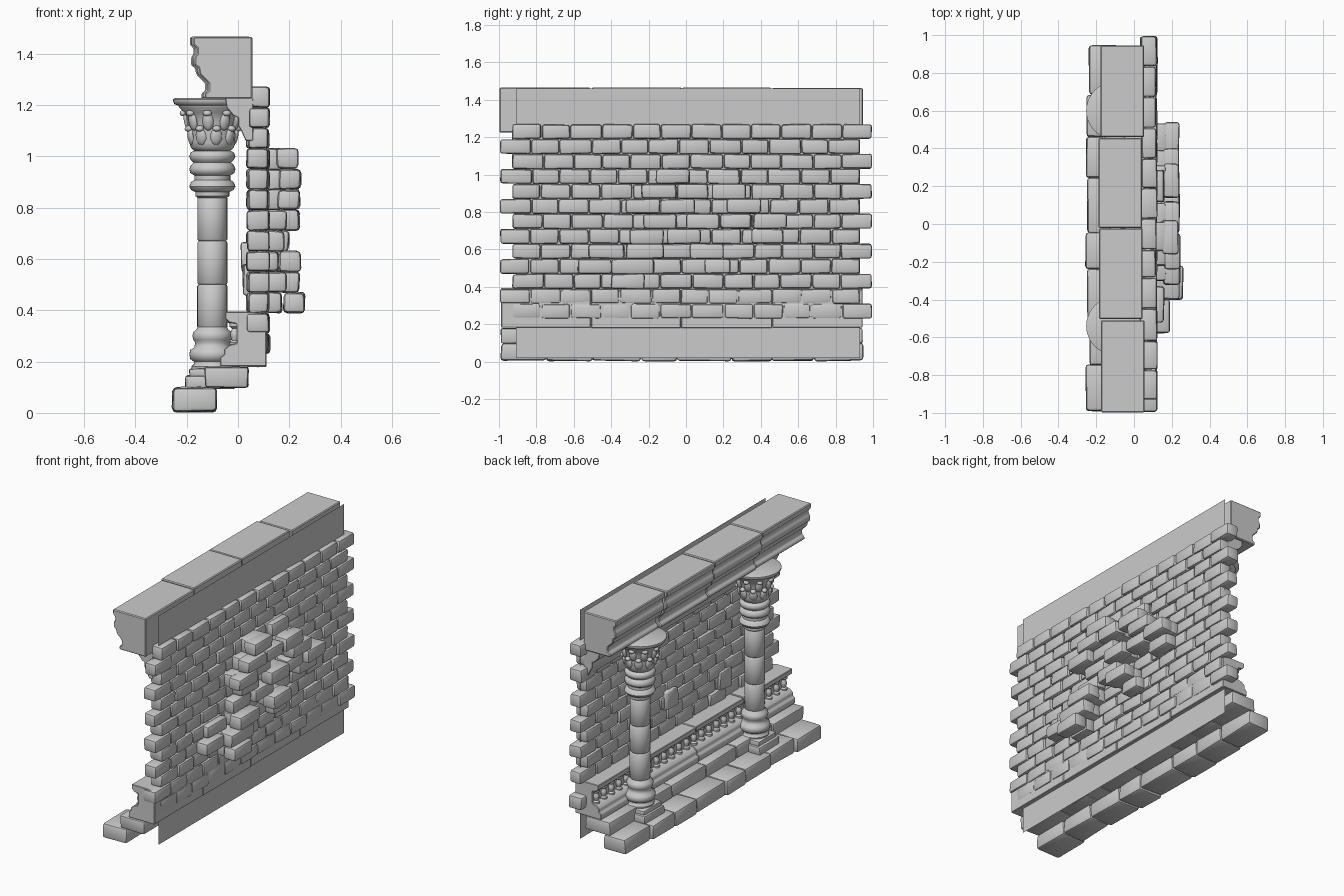
import bpy, bmesh, math, random
from mathutils import Matrix, Vector

random.seed(4)
R = random.uniform


def finish(bm, name, angle=40):
    me = bpy.data.meshes.new(name)
    bmesh.ops.recalc_face_normals(bm, faces=bm.faces)
    bm.to_mesh(me)
    bm.free()
    ob = bpy.data.objects.new(name, me)
    bpy.context.collection.objects.link(ob)
    bpy.ops.object.select_all(action='DESELECT')
    ob.select_set(True)
    bpy.context.view_layer.objects.active = ob
    bpy.ops.object.shade_smooth_by_angle(angle=math.radians(angle))
    return ob


def stone(bm, x, y, z, bevel=0.014, jit=0.004):
    """Worn block; x, y, z are (low, high) ranges."""
    vs = bmesh.ops.create_cube(bm, size=1)['verts']
    for v in vs:
        for i, (a, b) in enumerate((x, y, z)):
            v.co[i] = (a + b) / 2 + v.co[i] * (b - a) + R(-jit, jit)
    edges = list({e for v in vs for e in v.link_edges})
    bmesh.ops.bevel(bm, geom=edges, offset=bevel, segments=2, profile=0.5,
                    affect='EDGES', clamp_overlap=True)


def moulding(bm, pts, y0, y1, dx=0.0, dz=0.0, bevel=0.005):
    """Extrude an x-z profile along y."""
    vs = [bm.verts.new((x + dx, y0, z + dz)) for x, z in pts]
    face = bm.faces.new(vs)
    ext = bmesh.ops.extrude_face_region(bm, geom=[face])['geom']
    new = [g for g in ext if isinstance(g, bmesh.types.BMVert)]
    bmesh.ops.translate(bm, verts=new, vec=(0, y1 - y0, 0))
    edges = list({e for v in vs + new for e in v.link_edges})
    bmesh.ops.bevel(bm, geom=edges, offset=bevel, segments=1,
                    affect='EDGES', clamp_overlap=True)


def lathe(bm, prof, cx, cy, n=32):
    """Turned shape from (radius, z) pairs."""
    rings = []
    for r, z in prof:
        rings.append([bm.verts.new((cx + r * math.cos(2 * math.pi * i / n),
                                    cy + r * math.sin(2 * math.pi * i / n), z))
                      for i in range(n)])
    for a, b in zip(rings, rings[1:]):
        for i in range(n):
            j = (i + 1) % n
            bm.faces.new((a[i], a[j], b[j], b[i]))
    bm.faces.new(rings[0][::-1])
    bm.faces.new(rings[-1])


def split(y0, y1, n, wob):
    """Uneven division of a length."""
    cuts = [y0 + (y1 - y0) * i / n for i in range(n + 1)]
    return [c + (R(-wob, wob) if 0 < i < n else 0) for i, c in enumerate(cuts)]


# backing sheet
bm = bmesh.new()
bm.faces.new([bm.verts.new((0.085, y, z)) for y, z in
              ((-0.91, 0.02), (0.93, 0.02), (0.93, 1.46), (-0.91, 1.46))])
finish(bm, "backing_sheet")

# running bond brick wall
bm = bmesh.new()
for row in range(13):
    z = 0.23 + row * 0.08
    y0 = -0.93 if row % 2 == 0 else -0.995
    cuts = split(y0, y0 + 1.925, 12, 0.012)
    for a, b in zip(cuts, cuts[1:]):
        out = R(0.0, 0.01)
        stone(bm, (0.032 + R(0, 0.01), 0.114 + out), (a + 0.002, b - 0.002),
              (z + 0.001, z + 0.079), 0.013, 0.003)
for a, b in ((-0.03, 0.12), (0.12, 0.28)):
    stone(bm, (0.05, 0.093), (a, b), (0.18, 0.235), 0.01)
finish(bm, "brick_wall")

# bricks standing proud of the wall, per course: (y0, y1, outer x)
bm = bmesh.new()
proud = {
    0.39: [(-0.40, -0.22, 0.26)],
    0.47: [(-0.58, -0.40, 0.19), (-0.40, -0.17, 0.24), (0.10, 0.24, 0.18)],
    0.55: [(-0.52, -0.33, 0.16), (-0.32, -0.12, 0.245), (0.02, 0.20, 0.24)],
    0.63: [(-0.30, -0.12, 0.18), (-0.10, 0.08, 0.20), (0.35, 0.52, 0.19)],
    0.71: [(-0.23, -0.05, 0.19), (0.0, 0.18, 0.24), (0.18, 0.35, 0.22), (0.36, 0.54, 0.24)],
    0.79: [(-0.32, -0.14, 0.24), (-0.14, 0.05, 0.20), (0.22, 0.40, 0.24)],
    0.87: [(-0.24, -0.05, 0.245), (-0.05, 0.12, 0.24), (0.14, 0.32, 0.24)],
    0.95: [(-0.16, 0.02, 0.235), (0.115, 0.285, 0.16)],
}
for z, items in proud.items():
    for a, b, x in items:
        stone(bm, (max(0.11, x - 0.085), x), (a, b), (z, z + 0.08), 0.016)
        if x > 0.2:  # inner brick that carries the outer one
            stone(bm, (0.10, 0.17), (a + 0.02, b - 0.01), (z, z + 0.08), 0.012)
finish(bm, "projecting_bricks")

# loose stones on the inner face
bm = bmesh.new()
for y, z in ((0.11, 0.55), (-0.43, 0.46)):
    stone(bm, (0.02, 0.07), (y - 0.055, y + 0.055), (z, z + 0.12), 0.012, 0.012)
finish(bm, "inner_stones")

# front kerb and second step
bm = bmesh.new()
cuts = split(-0.99, 0.945, 8, 0.03)
for a, b in zip(cuts, cuts[1:]):
    stone(bm, (-0.25 + R(-0.008, 0.015), -0.085), (a, b), (0.004, 0.1), 0.016)
finish(bm, "front_kerb")
bm = bmesh.new()
cuts = split(-0.99, 0.945, 6, 0.03)
for a, b in zip(cuts, cuts[1:]):
    stone(bm, (-0.13, 0.04), (a, b), (0.1, 0.18), 0.01, 0.003)
finish(bm, "second_step")

# parapet: base moulding, recessed panel and cap in four lengths
bm = bmesh.new()
parapet = [(0.11, 0.18), (-0.07, 0.18), (-0.07, 0.215), (-0.055, 0.225), (-0.055, 0.245),
           (-0.035, 0.262), (-0.005, 0.27), (-0.005, 0.345), (-0.035, 0.35),
           (-0.05, 0.365), (-0.05, 0.392), (0.06, 0.392), (0.11, 0.38)]
cuts = split(-0.99, 0.945, 4, 0.01)
for a, b in zip(cuts, cuts[1:]):
    moulding(bm, parapet, a + 0.002, b - 0.002, R(-0.004, 0.004), R(-0.003, 0.003), 0.003)
finish(bm, "parapet", 30)

# small balusters in the recessed panel
bm = bmesh.new()
baluster = [(0.021, 0.262), (0.021, 0.275), (0.012, 0.283), (0.018, 0.30), (0.018, 0.312),
            (0.011, 0.328), (0.021, 0.336), (0.021, 0.352)]
for i in range(26):
    lathe(bm, baluster, -0.012, -0.955 + i * 1.865 / 25, 10)
finish(bm, "balusters")

# cornice blocks
bm = bmesh.new()
cornice = [(0.05, 1.225), (-0.135, 1.225), (-0.135, 1.245), (-0.12, 1.255), (-0.12, 1.285),
           (-0.135, 1.30), (-0.155, 1.32), (-0.16, 1.345), (-0.175, 1.355), (-0.175, 1.385),
           (-0.165, 1.40), (-0.165, 1.42), (-0.18, 1.435), (-0.18, 1.465), (0.05, 1.465)]
for a, b, dx in ((-0.997, -0.51, 0.006), (-0.503, -0.025, -0.004),
                 (-0.02, 0.455, -0.008), (0.46, 0.945, 0.003)):
    moulding(bm, cornice, a, b, dx, R(-0.003, 0.004), 0.005)
finish(bm, "cornice", 30)

# bed moulding under the cornice
bm = bmesh.new()
moulding(bm, [(0.06, 1.06), (0.03, 1.06), (0.012, 1.10), (0.0, 1.12), (0.0, 1.15), (-0.02, 1.16),
              (-0.045, 1.19), (-0.05, 1.228), (0.06, 1.228)], -0.93, 0.93, bevel=0.003)
finish(bm, "bed_moulding", 30)

# columns
base = [(0.08, 0.165), (0.082, 0.18), (0.072, 0.19), (0.072, 0.2), (0.086, 0.21), (0.09, 0.228),
        (0.086, 0.245), (0.07, 0.255), (0.067, 0.275), (0.074, 0.285), (0.078, 0.3),
        (0.074, 0.315), (0.062, 0.325), (0.057, 0.335)]
neck = [(0.057, 0.838), (0.066, 0.845), (0.066, 0.86), (0.082, 0.868), (0.09, 0.882), (0.084, 0.898),
        (0.07, 0.908), (0.07, 0.925), (0.086, 0.935), (0.09, 0.95), (0.084, 0.965), (0.073, 0.975),
        (0.084, 0.985), (0.09, 1.0), (0.084, 1.015), (0.07, 1.022)]
bell = [(0.07, 1.02), (0.084, 1.035), (0.09, 1.055), (0.09, 1.10), (0.096, 1.14), (0.108, 1.17),
        (0.13, 1.19), (0.132, 1.197), (0.148, 1.203), (0.153, 1.215), (0.153, 1.222), (0.145, 1.226)]
CX = -0.1
for side, cy in (("left", 0.6), ("right", -0.54)):
    bm = bmesh.new()
    stone(bm, (CX - 0.105, CX + 0.09), (cy - 0.1, cy + 0.1), (0.095, 0.145), 0.008, 0.002)
    stone(bm, (CX - 0.09, CX + 0.085), (cy - 0.088, cy + 0.088), (0.14, 0.172), 0.006, 0.002)
    finish(bm, side + "_plinth")
    bm = bmesh.new()
    lathe(bm, base, CX, cy)
    lathe(bm, neck, CX, cy)
    finish(bm, side + "_base_and_neck_rings", 50)
    # shaft drums
    bm = bmesh.new()
    for a, b in ((0.33, 0.5), (0.5, 0.67), (0.67, 0.842)):
        r = 0.057 + R(0, 0.002)
        lathe(bm, [(r - 0.005, a), (r, a + 0.006), (r, b - 0.006), (r - 0.005, b)], CX, cy)
    finish(bm, side + "_shaft", 60)
    # capital with carved leaves
    bm = bmesh.new()
    lathe(bm, bell, CX, cy, 40)
    for n, rad, z, size, off in ((9, 0.088, 1.075, (0.013, 0.024, 0.034), 0),
                                 (9, 0.098, 1.135, (0.013, 0.022, 0.036), 0.5),
                                 (9, 0.098, 1.108, (0.016, 0.017, 0.012), 0),
                                 (9, 0.113, 1.168, (0.015, 0.018, 0.012), 0.5)):
        for i in range(n):
            m = (Matrix.Translation((CX, cy, z))
                 @ Matrix.Rotation(2 * math.pi * (i + off) / n, 4, 'Z')
                 @ Matrix.Translation((rad, 0, 0)) @ Matrix.Rotation(0.2, 4, 'Y')
                 @ Matrix.Diagonal(Vector((*size, 1))))
            bmesh.ops.create_uvsphere(bm, u_segments=10, v_segments=7, radius=1, matrix=m)
    finish(bm, side + "_capital", 50)
